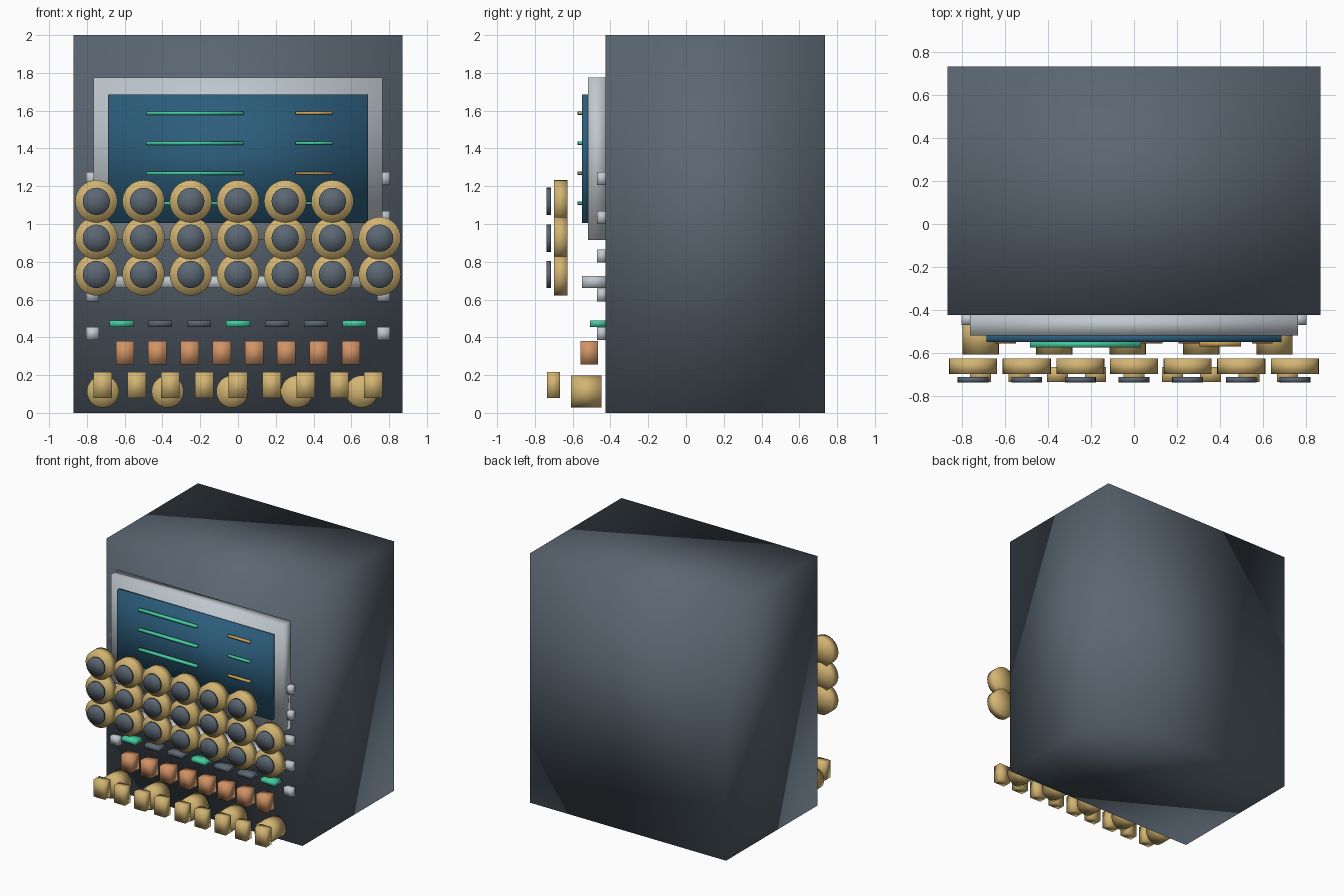
import bpy
import bmesh
from math import radians
from mathutils import Matrix, Vector

old = bpy.data.objects.get("Cube")
if old:
    bpy.data.objects.remove(old, do_unlink=True)


def material(name, rgb):
    m = bpy.data.materials.new(name)
    m.use_nodes = True
    color = (*rgb, 1.0)
    m.diffuse_color = color
    m.node_tree.nodes["Principled BSDF"].inputs["Base Color"].default_value = color
    return m


slate = material("slate", (0.105, 0.135, 0.17))
silver = material("silver", (0.53, 0.58, 0.62))
screen_blue = material("screen_blue", (0.025, 0.11, 0.2))
green = material("signal_green", (0.06, 0.6, 0.34))
gold = material("gold", (0.65, 0.46, 0.17))
copper = material("copper", (0.64, 0.29, 0.13))
amber = material("amber", (0.62, 0.36, 0.1))


def finish(name, bm, mat):
    for face in bm.faces:
        face.smooth = True
    mesh = bpy.data.meshes.new(name)
    bm.to_mesh(mesh)
    bm.free()
    mesh.materials.append(mat)
    obj = bpy.data.objects.new(name, mesh)
    bpy.context.collection.objects.link(obj)
    return obj


def box(name, xs, ys, zs, mat):
    """Softly shaded box between pairs of x, y and z limits."""
    spans = (xs, ys, zs)
    center = Vector([(a + b) / 2 for a, b in spans])
    size = [b - a for a, b in spans]
    bm = bmesh.new()
    bmesh.ops.create_cube(
        bm, size=1, matrix=Matrix.Translation(center) @ Matrix.Diagonal((*size, 1)))
    return finish(name, bm, mat)


def disc(name, x, z, radius, ys, mat):
    """Softly shaded cylinder whose axis runs along y."""
    bm = bmesh.new()
    place = (Matrix.Translation((x, sum(ys) / 2, z))
             @ Matrix.Rotation(radians(90), 4, "X"))
    bmesh.ops.create_cone(bm, cap_ends=True, cap_tris=True, segments=32,
                          radius1=radius, radius2=radius,
                          depth=ys[1] - ys[0], matrix=place)
    return finish(name, bm, mat)


def around(center, width):
    return (center - width / 2, center + width / 2)


def spread(count, first, last):
    return [first + (last - first) * i / (count - 1) for i in range(count)]


# Cabinet and display
box("cabinet", (-0.87, 0.87), (-0.425, 0.735), (0, 2), slate)
box("display_bezel", (-0.765, 0.765), (-0.52, -0.42), (0.915, 1.775), silver)
box("display_screen", (-0.688, 0.688), (-0.55, -0.515), (1.005, 1.685), screen_blue)

# Text-like strips on the screen
for i, z in enumerate(spread(4, 1.587, 1.11)):
    box("long_screen_line", (-0.485, 0.03), (-0.575, -0.545), around(z, 0.018), green)
    box("short_screen_line", (0.305, 0.5), (-0.57, -0.545), around(z, 0.015),
        green if i % 2 else amber)

# Round buttons with dark caps; the top row is one short
for row, z in enumerate((1.12, 0.925, 0.733)):
    for x in spread(7, -0.75, 0.75)[:6 if row == 0 else 7]:
        disc("button_ring", x, z, 0.112, (-0.7, -0.627), gold)
        disc("button_cap", x, z, 0.072, (-0.738, -0.714), slate)

# Ledge behind the buttons
box("ledge", (-0.65, 0.65), (-0.55, -0.42), (0.66, 0.725), silver)

# Side studs
for side in (-1, 1):
    for z in spread(5, 1.24, 0.42):
        box("side_stud", around(side * 0.77, 0.07), (-0.47, -0.42),
            around(z, 0.068), silver)

# Indicator strip
for i, x in enumerate(spread(7, -0.617, 0.617)):
    box("indicator", around(x, 0.125), (-0.508, -0.42), (0.456, 0.49),
        slate if i % 3 else green)

# Copper keys
for x in spread(8, -0.598, 0.598):
    box("copper_key", around(x, 0.097), (-0.558, -0.465), (0.255, 0.38), copper)

# Lower knobs and the front row of keys
for x in spread(5, -0.715, 0.655):
    disc("lower_knob", x, 0.113, 0.085, (-0.608, -0.447), gold)
for x in spread(9, -0.715, 0.715):
    box("front_key", around(x, 0.098), (-0.737, -0.667), (0.078, 0.216), gold)
